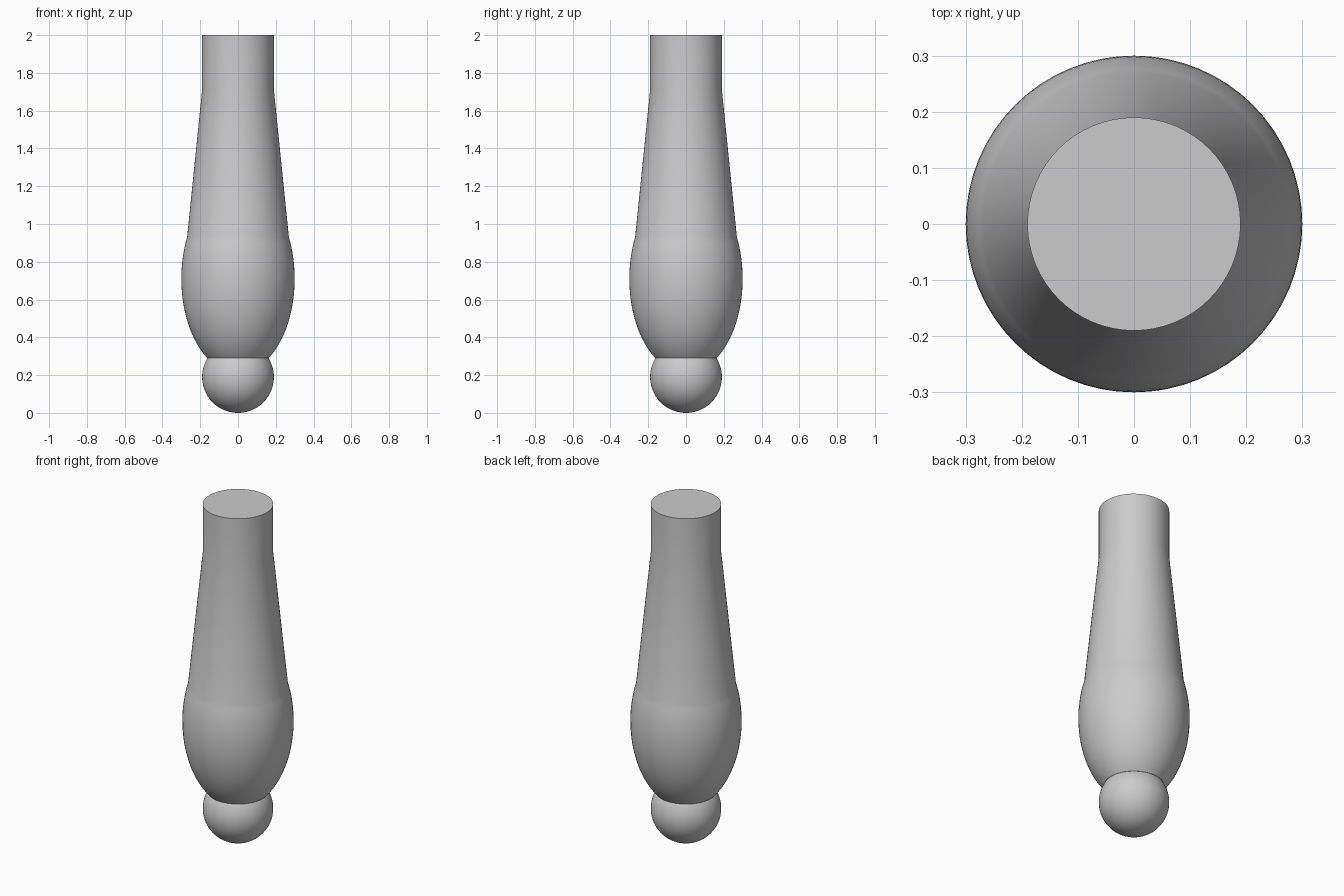
import bpy
import bmesh
import math

if "Cube" in bpy.data.objects:
    bpy.data.objects.remove(bpy.data.objects["Cube"], do_unlink=True)

grey = bpy.data.materials.new("plain grey")
grey.use_nodes = True
colour = (0.6, 0.6, 0.6, 1)
grey.diffuse_color = colour
grey.node_tree.nodes["Principled BSDF"].inputs["Base Color"].default_value = colour


def lathe(name, profile, steps=64):
    """Spin a (radius, height) profile about z into a smooth solid."""
    bm = bmesh.new()
    points = [bm.verts.new((r, 0, z)) for r, z in profile]
    edges = [bm.edges.new(pair) for pair in zip(points, points[1:])]
    bmesh.ops.spin(bm, geom=points + edges, axis=(0, 0, 1), cent=(0, 0, 0),
                   angle=math.tau, steps=steps)
    bmesh.ops.remove_doubles(bm, verts=bm.verts, dist=0.0001)
    bmesh.ops.recalc_face_normals(bm, faces=bm.faces)
    mesh = bpy.data.meshes.new(name)
    bm.to_mesh(mesh)
    bm.free()
    mesh.materials.append(grey)
    obj = bpy.data.objects.new(name, mesh)
    bpy.context.collection.objects.link(obj)
    bpy.ops.object.select_all(action="DESELECT")
    obj.select_set(True)
    bpy.context.view_layer.objects.active = obj
    bpy.ops.object.shade_smooth_by_angle(angle=math.radians(30))
    return obj


def ellipse_arc(radius, half_height, centre, low, high, count):
    """Points along an upright ellipse from height low to height high."""
    heights = [low + (high - low) * i / count for i in range(count + 1)]
    return [(radius * math.sqrt(max(0, 1 - ((z - centre) / half_height) ** 2)), z)
            for z in heights]


# Handle: rounded belly, tapering shaft and straight flat-topped neck
belly = ellipse_arc(0.3, 0.5, 0.71, 0.29, 0.93, 24)
lathe("handle", [(0, 0.29)] + belly + [(0.19, 1.71), (0.19, 2), (0, 2)])

# Ball foot
ball = [(0.19 * math.sin(a), 0.19 - 0.19 * math.cos(a))
        for a in (math.pi * i / 32 for i in range(33))]
lathe("ball_foot", ball)
